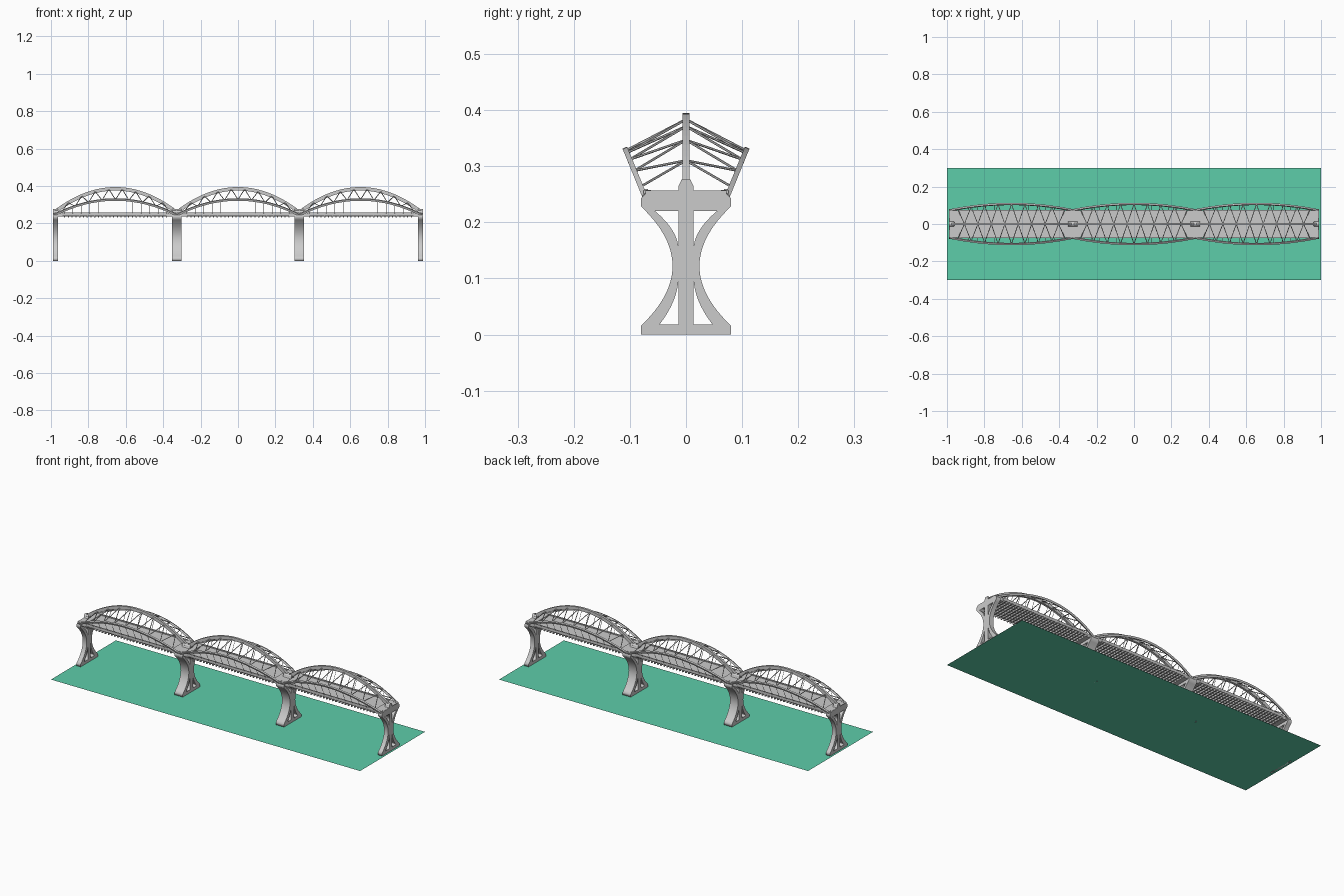
import bpy, bmesh
from mathutils import Vector, Matrix

if "Cube" in bpy.data.objects:
    bpy.data.objects.remove(bpy.data.objects["Cube"])

SPANS = (-0.655, 0.0, 0.655)
HALF = 0.327


def finish(bm, name):
    bmesh.ops.recalc_face_normals(bm, faces=bm.faces)
    me = bpy.data.meshes.new(name)
    bm.to_mesh(me)
    bm.free()
    ob = bpy.data.objects.new(name, me)
    bpy.context.collection.objects.link(ob)
    return ob


def boxes(name, items):
    # each item: x0, x1, y0, y1, z0, z1
    bm = bmesh.new()
    for a, b, c, d, e, f in items:
        m = Matrix.Translation(((a + b) / 2, (c + d) / 2, (e + f) / 2)) @ Matrix.Diagonal((b - a, d - c, f - e, 1))
        bmesh.ops.create_cube(bm, size=1, matrix=m)
    return finish(bm, name)


def rods(name, pairs, r):
    bm = bmesh.new()
    for p, q in pairs:
        d = q - p
        m = Matrix.Translation((p + q) / 2) @ d.to_track_quat('Z', 'Y').to_matrix().to_4x4()
        bmesh.ops.create_cone(bm, cap_ends=True, segments=6, radius1=r, radius2=r, depth=d.length, matrix=m)
    return finish(bm, name)


def sweep(name, pts, side, w, h):
    # rectangular box section; side is the width direction
    bm = bmesh.new()
    rings = []
    for i, p in enumerate(pts):
        t = (pts[min(i + 1, len(pts) - 1)] - pts[max(i - 1, 0)]).normalized()
        n = side.cross(t).normalized()
        s = t.cross(n)
        rings.append([bm.verts.new(p + s * a * w / 2 + n * b * h / 2)
                      for a, b in ((1, 1), (-1, 1), (-1, -1), (1, -1))])
    for r0, r1 in zip(rings, rings[1:]):
        for k in range(4):
            bm.faces.new((r0[k], r0[(k + 1) % 4], r1[(k + 1) % 4], r1[k]))
    bm.faces.new(rings[0])
    bm.faces.new(rings[-1])
    return finish(bm, name)


def top_arch(cx, u):
    return Vector((cx + u * HALF, 0, 0.259 + 0.126 * (1 - u * u)))


def side_arch(cx, u, s):
    k = 1 - u * u
    return Vector((cx + u * HALF, s * (0.073 + 0.034 * k), 0.245 + 0.083 * k))


def pier(name, x, width):
    # hourglass outline with four curved triangular openings, as a filled flat curve
    half = [(0.08, 0.0), (0.08, 0.016)]
    for i in range(1, 24):
        z = 0.016 + 0.212 * i / 24
        s = (z - 0.122) / 0.106
        half.append((0.024 + 0.056 * s * s, z))
    half += [(0.08, 0.228), (0.08, 0.243), (0.067, 0.256), (0.014, 0.256), (0.013, 0.265), (0.008, 0.276)]
    loops = [half + [(-y, z) for y, z in reversed(half)]]
    for s in (-1, 1):
        for tip, base, spread in ((0.105, 0.018, 0.034), (0.15, 0.22, 0.042)):
            edge = [(s * (0.0132 + spread * (i / 8) ** 2), tip + (base - tip) * i / 8) for i in range(1, 9)]
            loops.append([(s * 0.013, tip)] + edge + [(s * 0.013, base)])
    cu = bpy.data.curves.new(name + "_profile", 'CURVE')
    cu.dimensions = '2D'
    cu.fill_mode = 'BOTH'
    cu.extrude = width / 2
    for lp in loops:
        sp = cu.splines.new('POLY')
        sp.points.add(len(lp) - 1)
        for p, (y, z) in zip(sp.points, lp):
            p.co = (y, z, 0, 1)
        sp.use_cyclic_u = True
    tmp = bpy.data.objects.new(name + "_profile", cu)
    bpy.context.collection.objects.link(tmp)
    me = bpy.data.meshes.new_from_object(tmp.evaluated_get(bpy.context.evaluated_depsgraph_get()))
    bpy.data.objects.remove(tmp)
    me.transform(Matrix(((0, 0, 1, x), (1, 0, 0, 0), (0, 1, 0, 0), (0, 0, 0, 1))))
    ob = bpy.data.objects.new(name, me)
    bpy.context.collection.objects.link(ob)


# Water sheet
bm = bmesh.new()
bmesh.ops.create_grid(bm, x_segments=1, y_segments=1, size=1, matrix=Matrix.Diagonal((1, 0.3, 1, 1)))
water = finish(bm, "water")
mat = bpy.data.materials.new("water_green")
mat.diffuse_color = (0.11, 0.61, 0.40, 1)
mat.use_nodes = True
mat.node_tree.nodes["Principled BSDF"].inputs["Base Color"].default_value = mat.diffuse_color
water.data.materials.append(mat)

# Piers
for i, (x, w) in enumerate(((-0.975, 0.026), (-0.3275, 0.052), (0.3275, 0.052), (0.975, 0.026))):
    pier(f"pier_{i}", x, w)

# Deck landing plates over the piers
boxes("landing_plates", [(a, b, -0.072, 0.072, 0.236, 0.2565) for a, b in
                         ((-0.987, -0.935), (-0.38, -0.275), (0.275, 0.38), (0.935, 0.987))])

for n, cx in enumerate(SPANS):
    a, b = cx - HALF + 0.045, cx + HALF - 0.045
    # Deck slab, edge beams, stringers and cross beams
    boxes(f"deck_{n}", [(a, b, -0.07, 0.07, 0.245, 0.253)])
    boxes(f"edge_beams_{n}", [(a, b, s * 0.071 - 0.003, s * 0.071 + 0.003, 0.243, 0.259) for s in (-1, 1)])
    boxes(f"stringers_{n}", [(a, b, y - 0.002, y + 0.002, 0.238, 0.246)
                             for y in (-0.06, -0.04, -0.02, 0, 0.02, 0.04, 0.06)])
    boxes(f"cross_beams_{n}", [(a + (b - a) * (i + .5) / 28 - 0.003, a + (b - a) * (i + .5) / 28 + 0.003,
                               -0.076, 0.076, 0.233, 0.245) for i in range(28)])

    # Central arch and two leaning side arches
    us = [-1 + i / 18 for i in range(37)]
    sweep(f"central_arch_{n}", [top_arch(cx, u) for u in us], Vector((0, 1, 0)), 0.013, 0.019)
    for s, tag in ((-1, "front"), (1, "back")):
        sweep(f"{tag}_side_arch_{n}", [side_arch(cx, u, s) for u in us],
              Vector((0, 0.93, -s * 0.38)), 0.009, 0.011)

    # Zigzag bracing between arches, and hangers down to the deck edge
    brace, hang = [], []
    for s in (-1, 1):
        nodes = [-0.88 + 1.76 * i / 16 for i in range(17)]
        pts = [side_arch(cx, u, s) if i % 2 == 0 else top_arch(cx, u) for i, u in enumerate(nodes)]
        brace += list(zip(pts, pts[1:]))
        for i in range(13):
            p = side_arch(cx, -0.84 + 1.68 * i / 12, s)
            hang.append((p, Vector((p.x, s * 0.071, 0.25))))
    rods(f"arch_bracing_{n}", brace, 0.0022)
    rods(f"hangers_{n}", hang, 0.0011)

    # Arch foot blocks
    for e in (-1, 1):
        x = cx + e * (HALF - 0.012)
        boxes(f"arch_feet_{n}_{'right' if e > 0 else 'left'}",
              [(x - 0.012, x + 0.012, -0.012, 0.012, 0.25, 0.268)] +
              [(x - 0.012, x + 0.012, s * 0.069 - 0.007, s * 0.069 + 0.007, 0.236, 0.258) for s in (-1, 1)])
